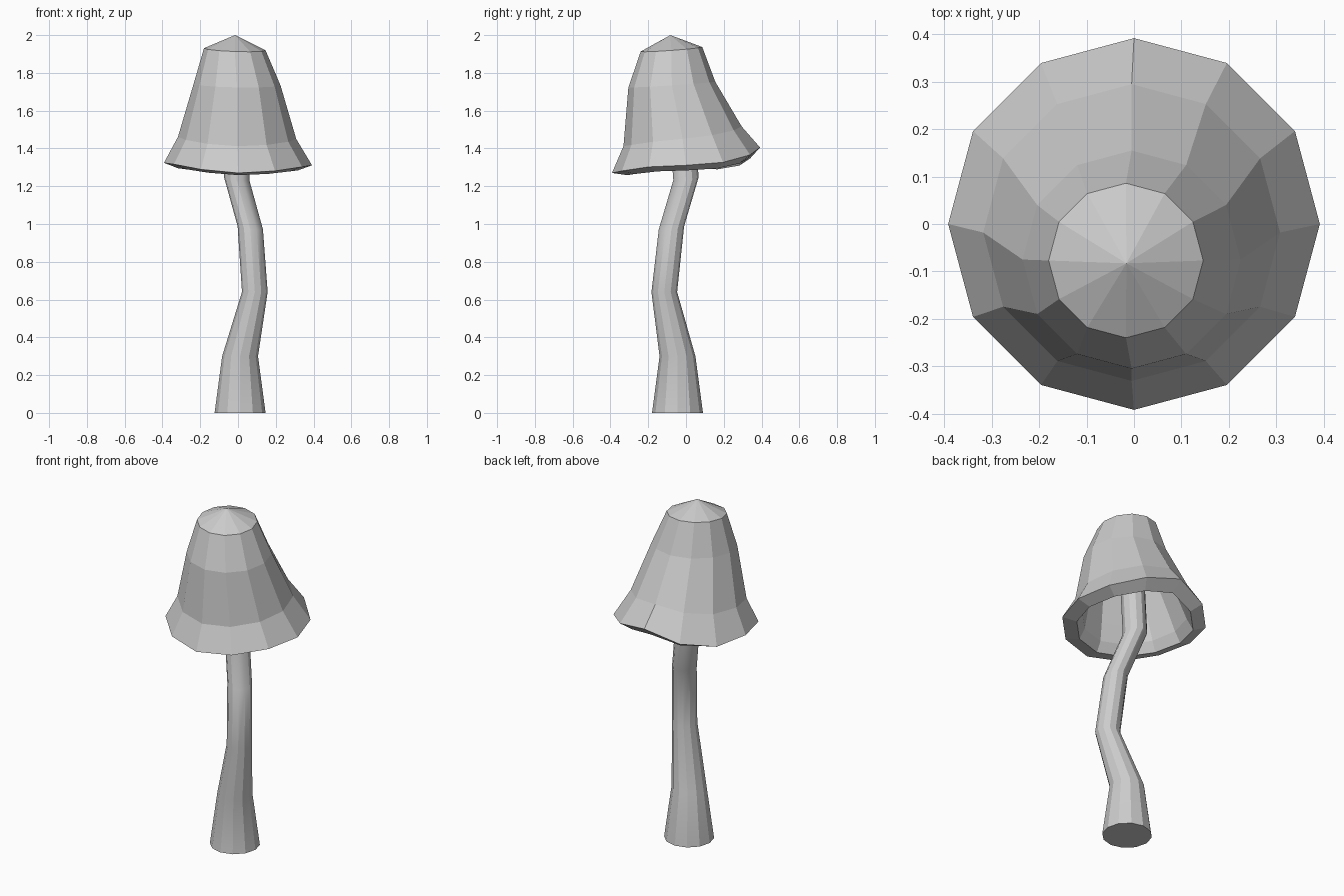
import bpy, bmesh, math

if "Cube" in bpy.data.objects:
    bpy.data.objects.remove(bpy.data.objects["Cube"])

SIDES = 12
# uneven rise and fall of the cap's edge, counter-clockwise from +x
WAVE = [0, .015, .053, .09, .03, -.003, .005, -.002, -.028, -.045, -.032, -.009]


def loft(name, rings, start_tip=None, end_tip=None):
    """Skin rings (cx, cy, z, radius, tilt_x, tilt_y, wave); tilt is rise from centre to edge."""
    bm = bmesh.new()
    loops = []
    for cx, cy, z, r, tx, ty, wave in rings:
        loop = []
        for i in range(SIDES):
            a = 2 * math.pi * i / SIDES
            c, s = math.cos(a), math.sin(a)
            loop.append(bm.verts.new((cx + r * c, cy + r * s,
                                      z + tx * c + ty * s + wave * WAVE[i])))
        loops.append(loop)
    for a, b in zip(loops, loops[1:]):
        for i in range(SIDES):
            j = (i + 1) % SIDES
            bm.faces.new((a[i], a[j], b[j], b[i]))
    for loop, tip in ((loops[0], start_tip), (loops[-1], end_tip)):
        if tip is None:
            bm.faces.new(loop)
        else:
            t = bm.verts.new(tip)
            for i in range(SIDES):
                bm.faces.new((loop[i], loop[(i + 1) % SIDES], t))
    bmesh.ops.recalc_face_normals(bm, faces=bm.faces)
    mesh = bpy.data.meshes.new(name)
    bm.to_mesh(mesh)
    bm.free()
    obj = bpy.data.objects.new(name, mesh)
    bpy.context.collection.objects.link(obj)
    return obj


# crooked stem, running up inside the cap
stem = loft("stem", [
    (0.011, -0.045, 0.00, 0.135, 0, 0, 0),
    (0.011, -0.045, 0.30, 0.095, 0, 0, 0),
    (0.089, -0.115, 0.64, 0.068, 0, 0, 0),
    (0.065, -0.077, 0.98, 0.067, -0.008, 0.008, 0),
    (-0.007, 0.0, 1.24, 0.067, -0.008, 0.008, 0),
    (-0.015, -0.05, 1.86, 0.067, 0, 0, 0),
])
bpy.context.view_layer.objects.active = stem
stem.select_set(True)
bpy.ops.object.shade_smooth_by_angle(angle=math.radians(28))

# hollow bell-shaped cap: outer skin down to the wavy rim, then back up inside
loft("cap", [
    (-0.017, -0.077, 1.925, 0.163, -0.006, 0.012, 0),
    (-0.005, -0.075, 1.738, 0.230, -0.004, 0.015, 0),
    (-0.005, -0.018, 1.455, 0.313, -0.004, 0.025, 0.4),
    (0.0, 0.0, 1.315, 0.392, -0.004, 0.0, 1),
    (0.0, 0.008, 1.288, 0.318, -0.004, 0.0, 0.65),
    (0.0, 0.004, 1.35, 0.285, -0.004, 0.01, 0.5),
    (0.0, -0.015, 1.46, 0.255, -0.004, 0.025, 0.2),
    (-0.005, -0.07, 1.71, 0.185, -0.004, 0.015, 0),
    (-0.015, -0.077, 1.87, 0.125, -0.005, 0.01, 0),
], start_tip=(-0.016, -0.083, 2.0), end_tip=(-0.016, -0.08, 1.92))
